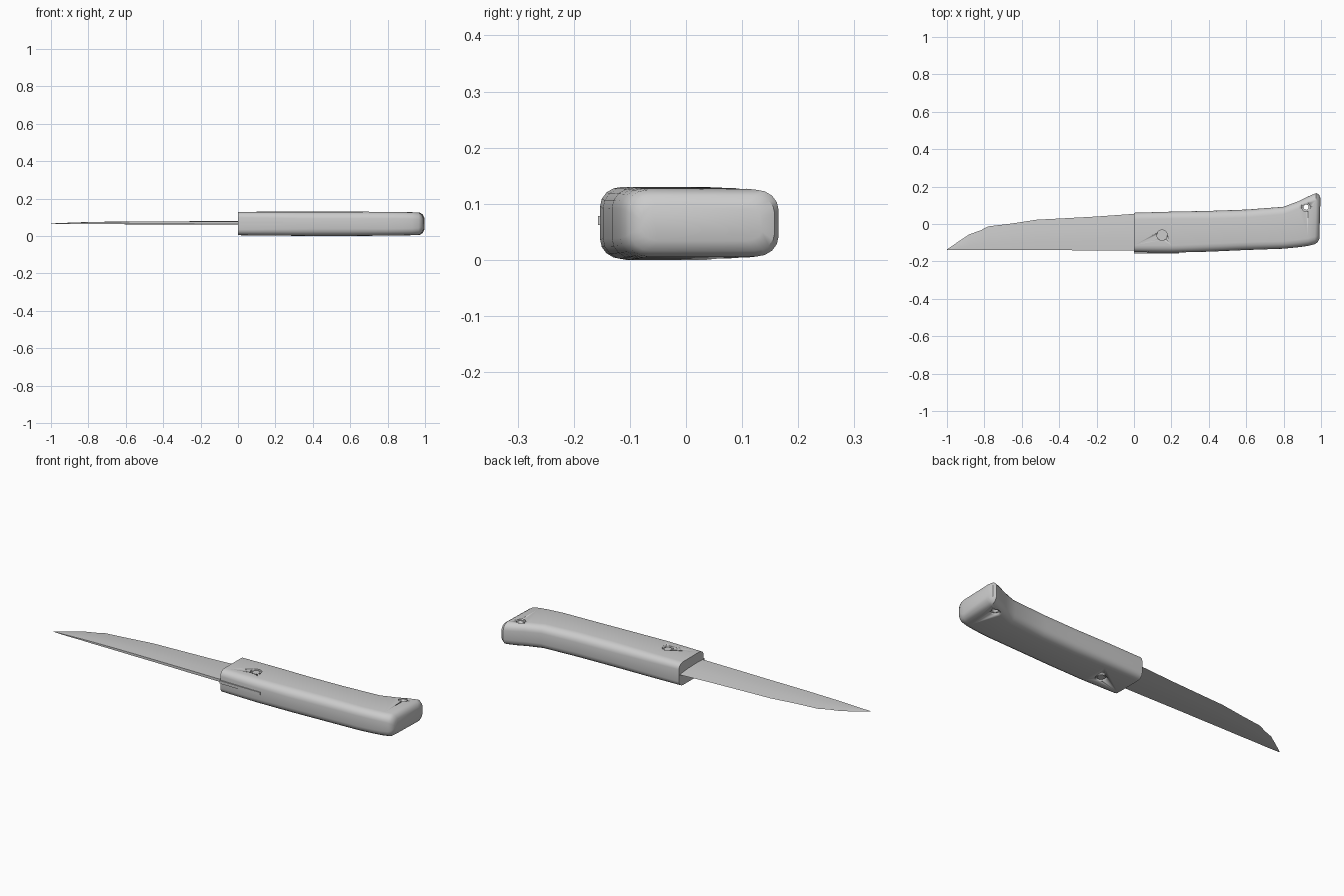
import bpy, bmesh, math

if "Cube" in bpy.data.objects:
    bpy.data.objects.remove(bpy.data.objects["Cube"])

MID_Z = 0.066


def finish(name, bm, angle=35):
    bmesh.ops.recalc_face_normals(bm, faces=bm.faces)
    mesh = bpy.data.meshes.new(name)
    bm.to_mesh(mesh)
    bm.free()
    obj = bpy.data.objects.new(name, mesh)
    bpy.context.collection.objects.link(obj)
    bpy.ops.object.select_all(action='DESELECT')
    bpy.context.view_layer.objects.active = obj
    obj.select_set(True)
    bpy.ops.object.shade_smooth_by_angle(angle=math.radians(angle))
    return obj


def loft(name, sections, angle=35):
    """Skin a row of closed sections and cap both ends."""
    bm = bmesh.new()
    rings = [[bm.verts.new(p) for p in s] for s in sections]
    for a, b in zip(rings, rings[1:]):
        n = len(a)
        for i in range(n):
            bm.faces.new((a[i], a[(i + 1) % n], b[(i + 1) % n], b[i]))
    bm.faces.new(rings[0])
    bm.faces.new(rings[-1])
    return finish(name, bm, angle)


def cylinder(name, x, y, z0, z1, r):
    circle = [(math.cos(i * math.pi / 12) * r, math.sin(i * math.pi / 12) * r) for i in range(24)]
    return loft(name, [[(x + cx, y + cy, z) for cx, cy in circle] for z in (z0, z1)])


def rounded_section(x, y0, y1, z0, z1, ry, rz, lean=0.0):
    """Rounded rectangle across the handle; lean tilts it along x."""
    pts = []
    for k, (sy, sz) in enumerate([(1, 1), (-1, 1), (-1, -1), (1, -1)]):
        cy = y1 - ry if sy > 0 else y0 + ry
        cz = z1 - rz if sz > 0 else z0 + rz
        for j in range(5):
            a = math.radians(90 * k + 22.5 * j)
            y, z = cy + ry * math.cos(a), cz + rz * math.sin(a)
            pts.append((x + lean * y, y, z))
    return pts


def cut(obj, *cutter_args):
    cutter = cylinder("cutter", *cutter_args)
    cutter.hide_render = True
    mod = obj.modifiers.new("cut", 'BOOLEAN')
    mod.operation = 'DIFFERENCE'
    mod.solver = 'EXACT'
    mod.object = cutter
    bpy.context.view_layer.objects.active = obj
    bpy.ops.object.modifier_apply(modifier=mod.name)
    bpy.data.objects.remove(cutter)


# Handle: x, low y, high y, low z, high z, corner radii, lean
handle = loft("handle", [rounded_section(*s) for s in [
    (0.000, -0.150, 0.060, 0.004, 0.129, 0.035, 0.030),
    (0.200, -0.153, 0.066, 0.002, 0.130, 0.038, 0.034),
    (0.400, -0.148, 0.070, 0.000, 0.130, 0.042, 0.038),
    (0.600, -0.139, 0.077, 0.000, 0.130, 0.042, 0.038),
    (0.800, -0.132, 0.092, 0.002, 0.129, 0.040, 0.036),
    (0.880, -0.124, 0.122, 0.003, 0.128, 0.040, 0.036),
    (0.930, -0.117, 0.147, 0.004, 0.127, 0.040, 0.036),
    (0.969, -0.108, 0.165, 0.006, 0.125, 0.040, 0.036, 0.03),
    (0.984, -0.099, 0.158, 0.016, 0.115, 0.036, 0.032, 0.03),
    (0.993, -0.080, 0.138, 0.034, 0.097, 0.030, 0.026, 0.03),
]])

# Lanyard hole with recessed rims, and rivet recesses
cut(handle, 0.92, 0.09, -0.1, 0.3, 0.014)
for x, y, r, depth in [(0.92, 0.09, 0.023, 0.010), (0.15, -0.06, 0.028, 0.010)]:
    cut(handle, x, y, 0.129 - depth, 0.3, r)
    cut(handle, x, y, -0.2, 0.003 + depth, r)

# Rivet pin through the handle
cylinder("rivet_pin", 0.15, -0.06, 0.006, 0.126, 0.020)

# Blade: x, spine y, edge y, half thickness, centre z
blade_sections = []
for x, lo, hi, t, z in [
    (0.01, -0.142, 0.055, 0.009, 0.070),
    (-0.20, -0.141, 0.040, 0.009, 0.070),
    (-0.40, -0.140, 0.029, 0.008, 0.070),
    (-0.52, -0.140, 0.023, 0.008, 0.070),
    (-0.65, -0.140, 0.003, 0.007, 0.070),
    (-0.78, -0.140, -0.013, 0.006, 0.069),
    (-0.82, -0.140, -0.034, 0.005, 0.069),
    (-0.88, -0.140, -0.055, 0.004, 0.068),
    (-0.93, -0.140, -0.088, 0.003, 0.067),
    (-1.00, -0.140, -0.136, 0.001, 0.067),
]:
    w = hi - lo
    upper = [(x, lo + w * f, z + t * g) for f, g in [(0, 0.8), (0.3, 1), (0.65, 0.75)]]
    lower = [(px, py, 2 * z - pz) for px, py, pz in reversed(upper)]
    blade_sections.append(upper + [(x, hi, z)] + lower)
loft("blade", blade_sections)

# Tang showing along the lower side of the handle
loft("tang", [[(x, -0.157, 0.062), (x, -0.157, 0.078), (x, -0.12, 0.078), (x, -0.12, 0.062)]
              for x in (0.0, 0.24)])
